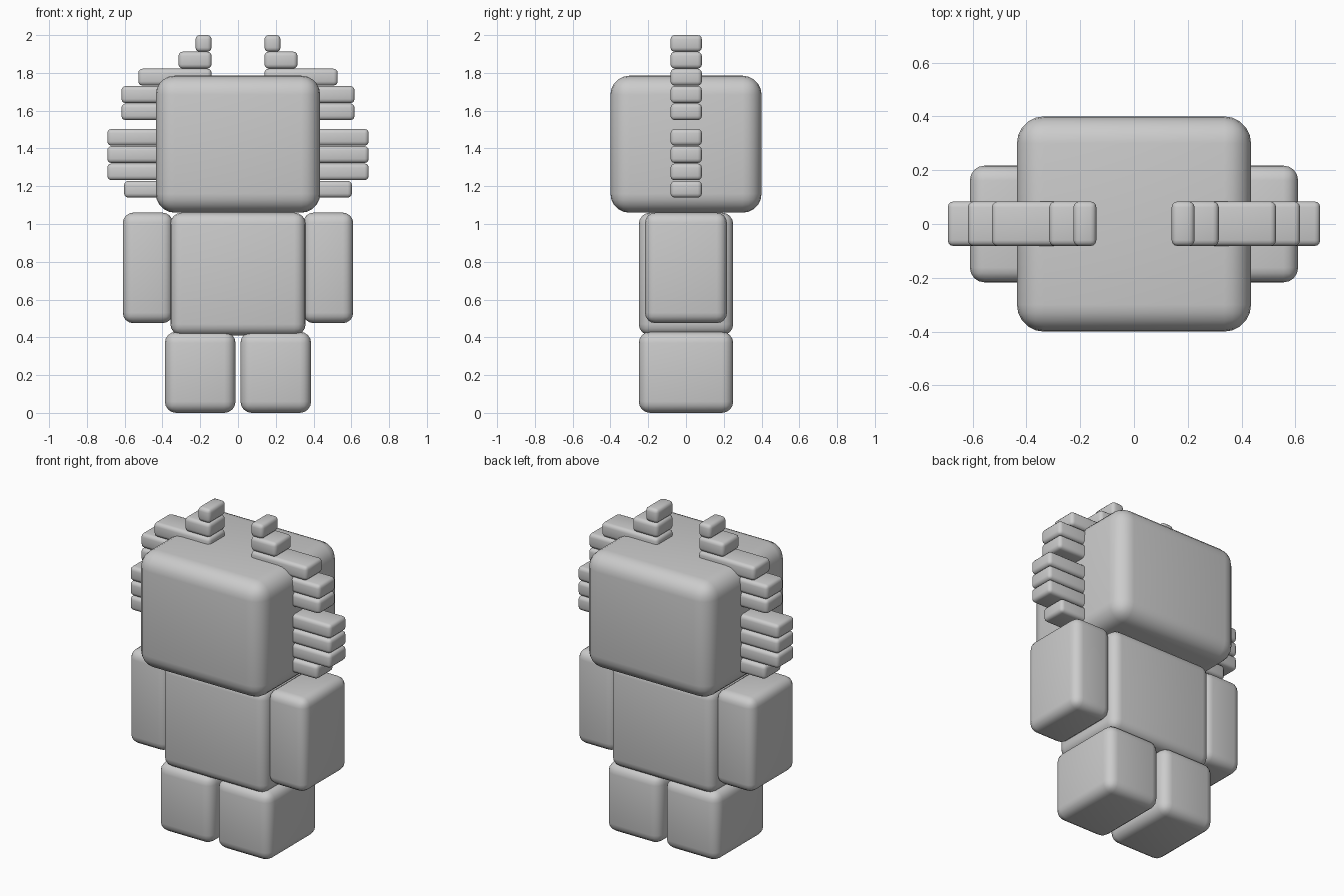
import bpy

if "Cube" in bpy.data.objects:
    bpy.data.objects.remove(bpy.data.objects["Cube"])

grey = bpy.data.materials.new("plain_grey")
grey.diffuse_color = (0.6, 0.6, 0.6, 1)
grey.use_nodes = True
grey.node_tree.nodes["Principled BSDF"].inputs["Base Color"].default_value = grey.diffuse_color


def rounded_box(name, x, y, z, radius, segments=4):
    """Box between the given (min, max) ranges with rounded edges."""
    bpy.ops.mesh.primitive_cube_add(size=1)
    ob = bpy.context.object
    ob.name = name
    ob.location = [(r[0] + r[1]) / 2 for r in (x, y, z)]
    ob.scale = [r[1] - r[0] for r in (x, y, z)]
    bpy.ops.object.transform_apply(location=True, rotation=False, scale=True)
    bevel = ob.modifiers.new("round_edges", 'BEVEL')
    bevel.width = radius
    bevel.segments = segments
    bevel.limit_method = 'NONE'
    ob.data.materials.append(grey)
    bpy.ops.object.shade_smooth()
    return ob


def pair(name, x, y, z, radius, segments=4):
    """Matching boxes on both sides of the body."""
    rounded_box("right_" + name, x, y, z, radius, segments)
    rounded_box("left_" + name, (-x[1], -x[0]), y, z, radius, segments)


# Head and torso
rounded_box("head", (-0.435, 0.435), (-0.40, 0.40), (1.06, 1.785), 0.10, 5)
rounded_box("torso", (-0.358, 0.358), (-0.25, 0.25), (0.41, 1.06), 0.06)

# Arms and legs
pair("arm", (0.345, 0.61), (-0.217, 0.217), (0.475, 1.06), 0.055)
pair("leg", (0.013, 0.387), (-0.25, 0.25), (0.0, 0.43), 0.06)

# Stacked hair tufts: inner x, outer x, bottom z, top z
tufts = [
    (0.14, 0.225, 1.912, 2.00),
    (0.14, 0.315, 1.823, 1.912),
    (0.14, 0.528, 1.733, 1.822),
    (0.30, 0.617, 1.64, 1.73),
    (0.30, 0.617, 1.55, 1.638),
    (0.30, 0.692, 1.415, 1.503),
    (0.30, 0.692, 1.323, 1.412),
    (0.30, 0.692, 1.232, 1.32),
    (0.30, 0.603, 1.14, 1.228),
]
for i, (x0, x1, z0, z1) in enumerate(tufts):
    pair(f"hair_tuft_{i + 1}", (x0, x1), (-0.082, 0.084), (z0, z1), 0.022, 3)
